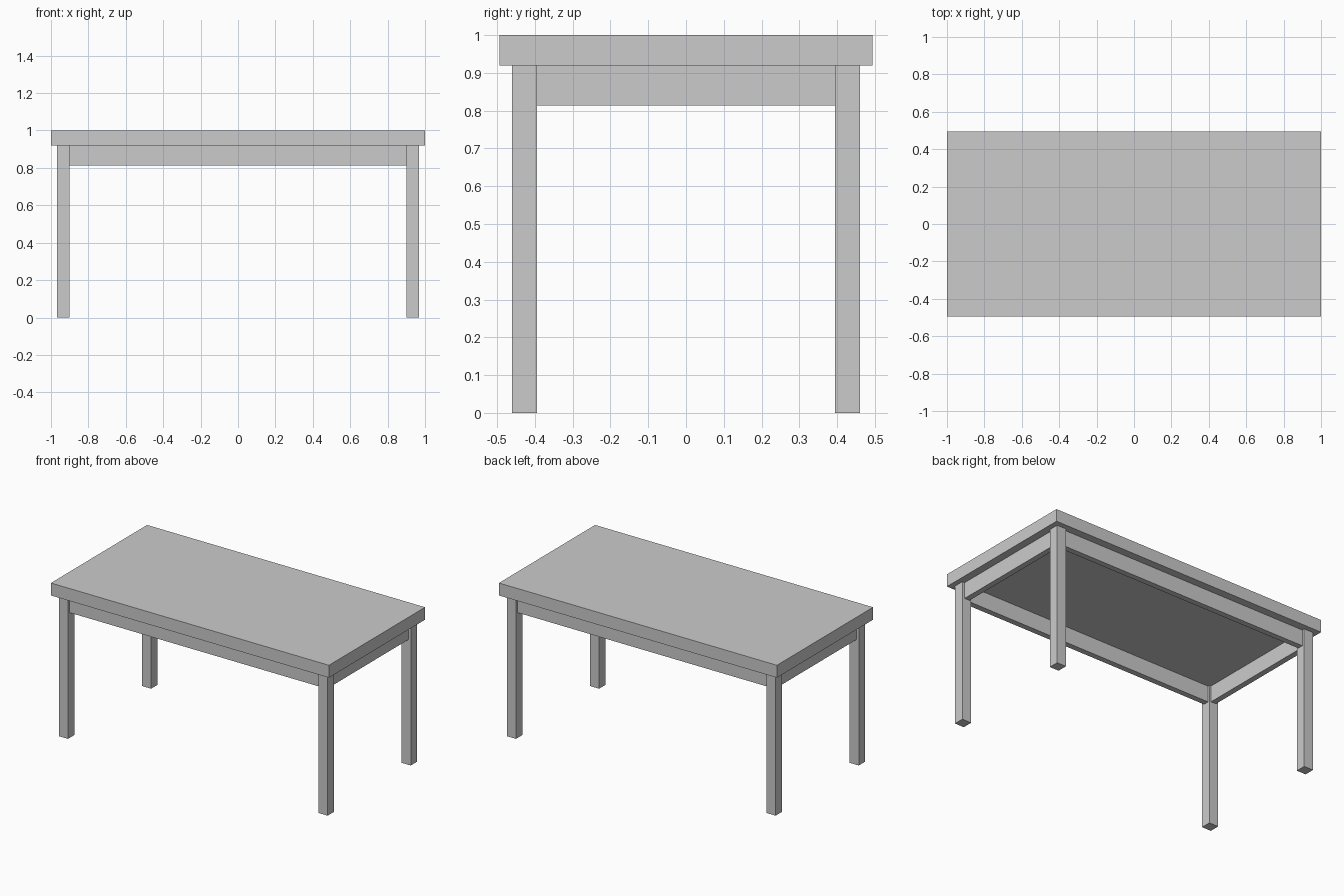
import bpy

if "Cube" in bpy.data.objects:
    bpy.data.objects.remove(bpy.data.objects["Cube"])

TOP_X, TOP_Y = 1.0, 0.494          # tabletop half sizes
LEG_OUT_X, LEG_OUT_Y = 0.967, 0.46 # outer leg faces
LEG = 0.066                        # leg thickness
Z_UNDER, Z_APRON = 0.919, 0.814    # tabletop underside, apron bottom
RECESS, APRON = 0.017, 0.037       # apron setback and thickness


def box(name, lo, hi):
    """Axis-aligned box between two corners."""
    bpy.ops.mesh.primitive_cube_add(
        size=1, location=[(a + b) / 2 for a, b in zip(lo, hi)])
    ob = bpy.context.object
    ob.name = name
    ob.scale = [b - a for a, b in zip(lo, hi)]
    bpy.ops.object.transform_apply(location=False, rotation=False, scale=True)
    return ob


def centred(name, cx, cy, sx, sy, z0, z1):
    """Box of size sx by sy around (cx, cy)."""
    return box(name, (cx - sx / 2, cy - sy / 2, z0), (cx + sx / 2, cy + sy / 2, z1))


# Tabletop
box("tabletop", (-TOP_X, -TOP_Y, Z_UNDER), (TOP_X, TOP_Y, 1.0))

leg_x, leg_y = LEG_OUT_X - LEG / 2, LEG_OUT_Y - LEG / 2
apron_x = LEG_OUT_X - RECESS - APRON / 2
apron_y = LEG_OUT_Y - RECESS - APRON / 2

# Square legs
for sx, side in ((-1, "left"), (1, "right")):
    for sy, end in ((-1, "front"), (1, "back")):
        centred(f"{end}_{side}_leg", sx * leg_x, sy * leg_y, LEG, LEG, 0, Z_UNDER)

# Long aprons between the legs
for sy, end in ((-1, "front"), (1, "back")):
    centred(f"{end}_apron", 0, sy * apron_y, 2 * leg_x - LEG, APRON, Z_APRON, Z_UNDER)

# Short aprons between the legs
for sx, side in ((-1, "left"), (1, "right")):
    centred(f"{side}_apron", sx * apron_x, 0, APRON, 2 * leg_y - LEG, Z_APRON, Z_UNDER)
